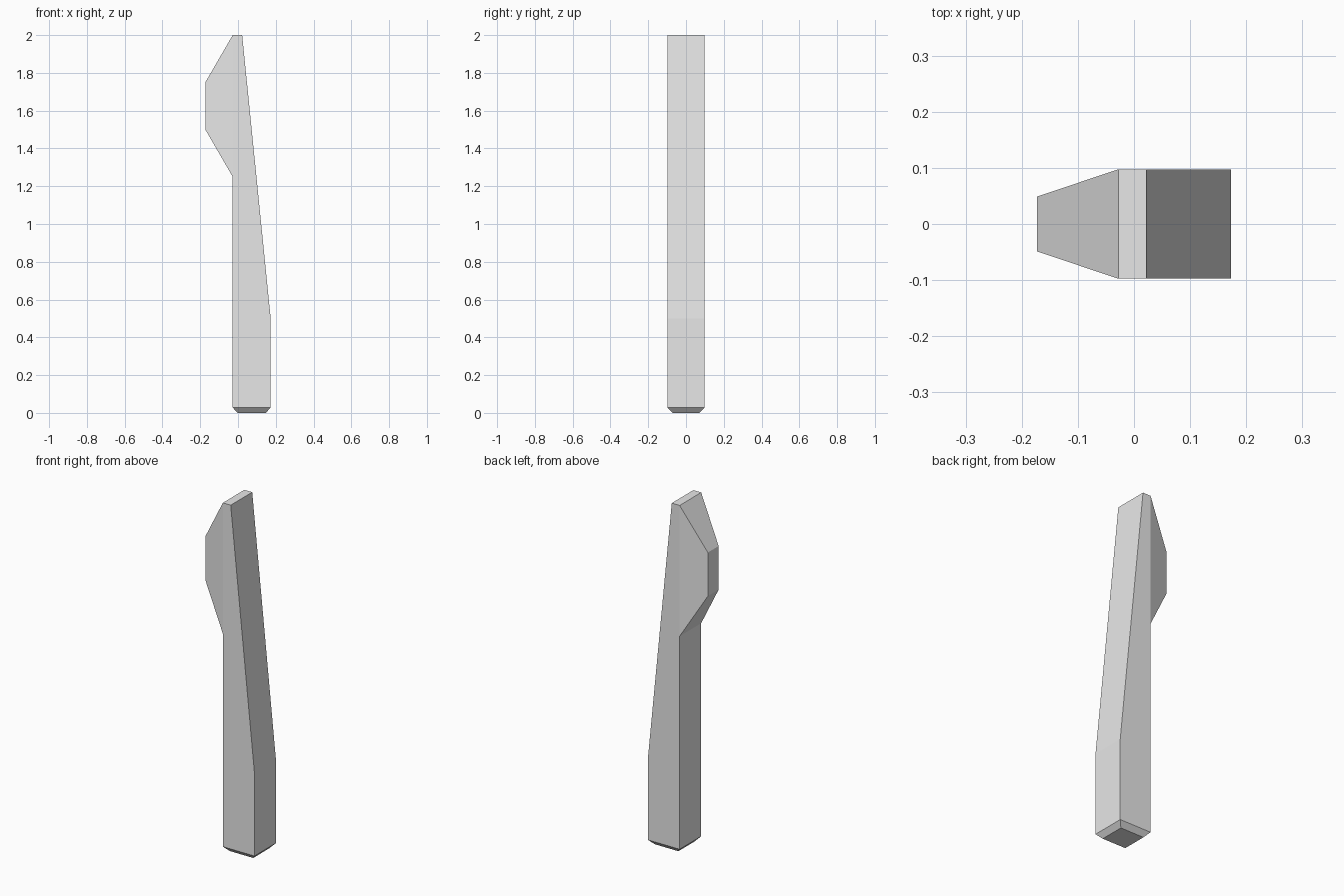
import bpy
import bmesh

cube = bpy.data.objects.get("Cube")
if cube:
    bpy.data.objects.remove(cube, do_unlink=True)

grey = bpy.data.materials.new("light grey")
grey.use_nodes = True
colour = (0.8, 0.8, 0.8, 1.0)
grey.diffuse_color = colour
grey.node_tree.nodes["Principled BSDF"].inputs["Base Color"].default_value = colour

BACK, HALF = -0.028, 0.0975   # straight edge of the post and its half depth
CHAMFER = 0.026

bm = bmesh.new()


def section(z, x0, x1, half):
    """Rectangular ring of vertices at one height."""
    return [bm.verts.new((x, y, z)) for x, y in
            ((x0, -half), (x1, -half), (x1, half), (x0, half))]


# Post: chamfered foot, straight lower part, tapering upper part
rings = [
    section(0, BACK + CHAMFER, 0.173 - CHAMFER, HALF - CHAMFER),
    section(0.028, BACK, 0.173, HALF),
    section(0.5, BACK, 0.173, HALF),
    section(1.25, BACK, 0.0975, HALF),
    section(2.0, BACK, 0.022, HALF),
]
bm.faces.new(rings[0][::-1])
bm.faces.new(rings[-1])
for low, high in zip(rings, rings[1:]):
    for i in range(4):
        j = (i + 1) % 4
        side = bm.faces.new((low[i], low[j], high[j], high[i]))

# Head: the last upper side is drawn out into a tapered block
tip = bmesh.ops.extrude_discrete_faces(bm, faces=[side])["faces"][0]
for v in tip.verts:
    v.co.x = -0.173
    v.co.y *= 0.5
    v.co.z = 1.5 if v.co.z < 1.6 else 1.75

bmesh.ops.dissolve_limit(bm, angle_limit=0.01, verts=bm.verts[:], edges=bm.edges[:])
bmesh.ops.recalc_face_normals(bm, faces=bm.faces[:])

mesh = bpy.data.meshes.new("post_with_head")
bm.to_mesh(mesh)
bm.free()
mesh.materials.append(grey)
post = bpy.data.objects.new("post_with_head", mesh)
bpy.context.collection.objects.link(post)
